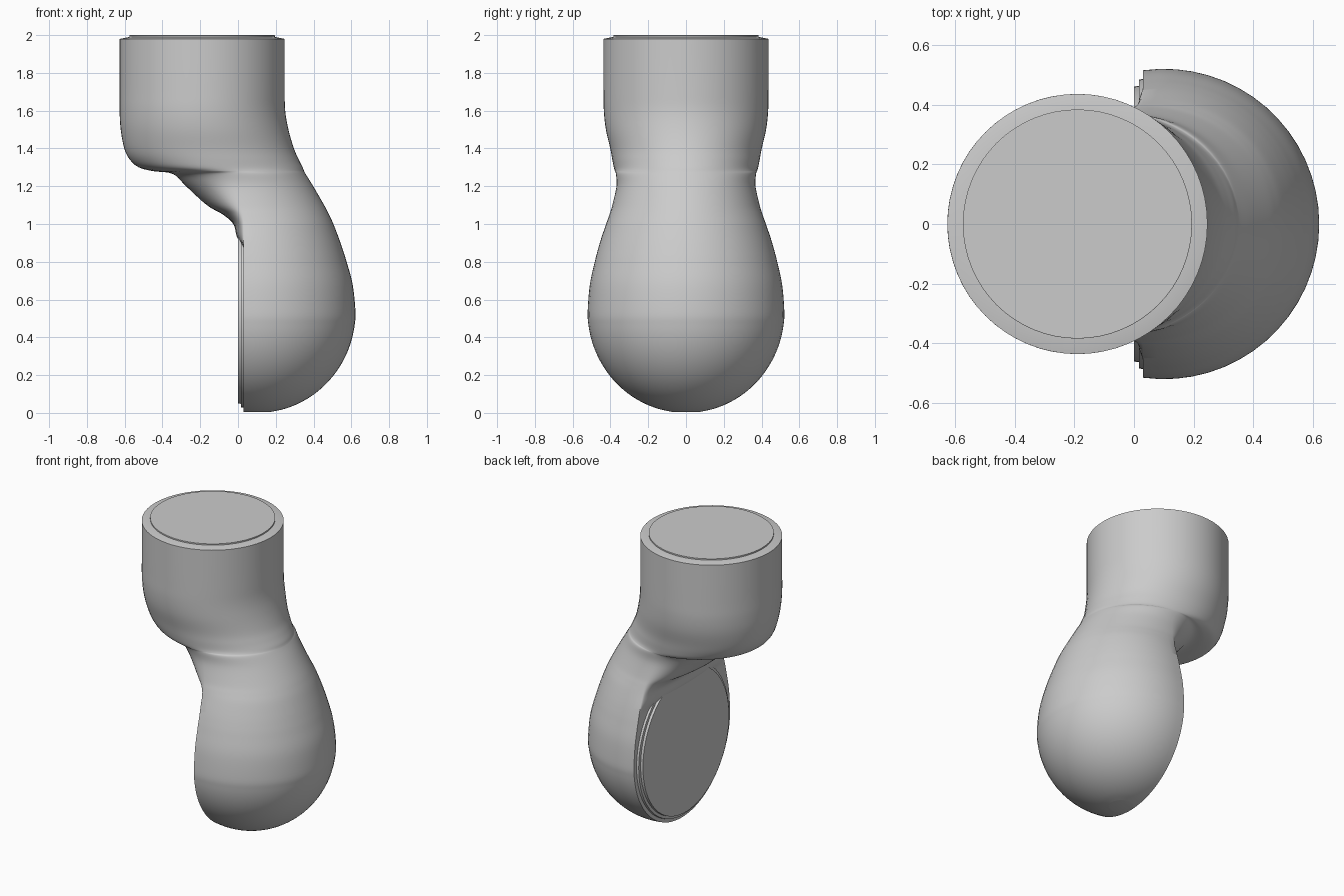
import bpy, bmesh, math

if "Cube" in bpy.data.objects:
    bpy.data.objects.remove(bpy.data.objects["Cube"])

grey = bpy.data.materials.new("plain grey")
grey.diffuse_color = (0.6, 0.6, 0.6, 1)
grey.use_nodes = True
grey.node_tree.nodes["Principled BSDF"].inputs["Base Color"].default_value = grey.diffuse_color
N = 32  # points on each half of a ring


def make(name, rings, angle=35):
    """Skin a stack of closed rings and cap both ends."""
    bm = bmesh.new()
    loops = [[bm.verts.new(p) for p in r] for r in rings]
    for a, b in zip(loops, loops[1:]):
        n = len(a)
        for i in range(n):
            bm.faces.new((a[i], a[(i + 1) % n], b[(i + 1) % n], b[i]))
    bm.faces.new(loops[0][::-1])
    bm.faces.new(loops[-1])
    bmesh.ops.recalc_face_normals(bm, faces=bm.faces)
    me = bpy.data.meshes.new(name)
    bm.to_mesh(me)
    bm.free()
    ob = bpy.data.objects.new(name, me)
    me.materials.append(grey)
    bpy.context.collection.objects.link(ob)
    bpy.context.view_layer.objects.active = ob
    ob.select_set(True)
    bpy.ops.object.shade_smooth_by_angle(angle=math.radians(angle))
    ob.select_set(False)


def section(z, cx, rx, ry, xl, bulge):
    """Round right side out to cx + rx; left side starts at xl and bulges."""
    a = math.acos(max(-1, min(1, (xl - cx) / rx)))
    pts = []
    for i in range(N):
        t = -a + 2 * a * i / N
        pts.append((cx + rx * math.cos(t), ry * math.sin(t), z))
    yl = ry * math.sin(a)
    for i in range(N):
        t = math.pi * i / N
        pts.append((xl - max(0, bulge) * math.sin(t), yl * math.cos(t), z))
    return pts


def spline(keys, steps=5):
    out = []
    for i in range(len(keys) - 1):
        p0, p1, p2, p3 = (keys[min(max(i + k, 0), len(keys) - 1)] for k in (-1, 0, 1, 2))
        for s in range(steps):
            t = s / steps
            out.append([0.5 * (2 * b + (c - a) * t + (2 * a - 5 * b + 4 * c - d) * t * t
                               + (3 * b - a - 3 * c + d) * t ** 3)
                        for a, b, c, d in zip(p0, p1, p2, p3)])
    return out + [list(keys[-1])]


# Body: half egg below, neck, then the round cup
FLAT = 0.03
keys = []
for k in range(12):
    t = math.radians(8 + 82 * k / 11)
    r = 0.521 * math.sin(t)
    keys.append((0.535 - 0.535 * math.cos(t), 0.101, r, r, FLAT, 0))
keys += [
    (0.68, 0.098, 0.509, 0.509, FLAT, 0),
    (0.80, 0.092, 0.483, 0.483, FLAT, 0),
    (0.87, 0.085, 0.468, 0.465, FLAT, 0.0),
    (0.93, 0.078, 0.454, 0.447, FLAT, 0.035),
    (1.00, 0.07, 0.435, 0.423, FLAT, 0.055),
    (1.05, 0.05, 0.432, 0.406, 0.03, 0.11),
    (1.10, 0.03, 0.426, 0.390, 0.02, 0.185),
    (1.20, 0.00, 0.398, 0.368, 0.00, 0.275),
    (1.265, -0.03, 0.388, 0.371, -0.03, 0.315),
    (1.28, -0.08, 0.430, 0.376, -0.08, 0.37),
    (1.30, -0.12, 0.462, 0.382, -0.12, 0.405),
    (1.34, -0.14, 0.462, 0.390, -0.14, 0.432),
    (1.40, -0.16, 0.456, 0.401, -0.16, 0.442),
    (1.50, -0.18, 0.447, 0.424, -0.18, 0.441),
    (1.60, -0.19, 0.440, 0.435, -0.19, 0.437),
    (1.72, -0.19, 0.437, 0.437, -0.19, 0.437),
    (1.98, -0.19, 0.437, 0.437, -0.19, 0.437),
]
body = [section(*k) for k in spline(keys)]
body.append(section(1.99, -0.19, 0.387, 0.387, -0.19, 0.387))
make("body", body)

# Raised lid disc on top of the cup
make("top_disc", [section(z, -0.19, r, r, -0.19, r)
                  for z, r in ((1.98, 0.385), (1.999, 0.385), (2.0, 0.383))], 20)


# Stepped oval plates on the flat side
def oval(x, ry, rz, zc=0.53):
    return [(x, ry * math.cos(i * math.tau / 64), zc + rz * math.sin(i * math.tau / 64))
            for i in range(64)]


make("side_rim", [oval(0.04, 0.49, 0.505), oval(0.016, 0.485, 0.5)], 20)
make("side_plate", [oval(0.04, 0.468, 0.485), oval(0.0, 0.462, 0.48)], 20)
